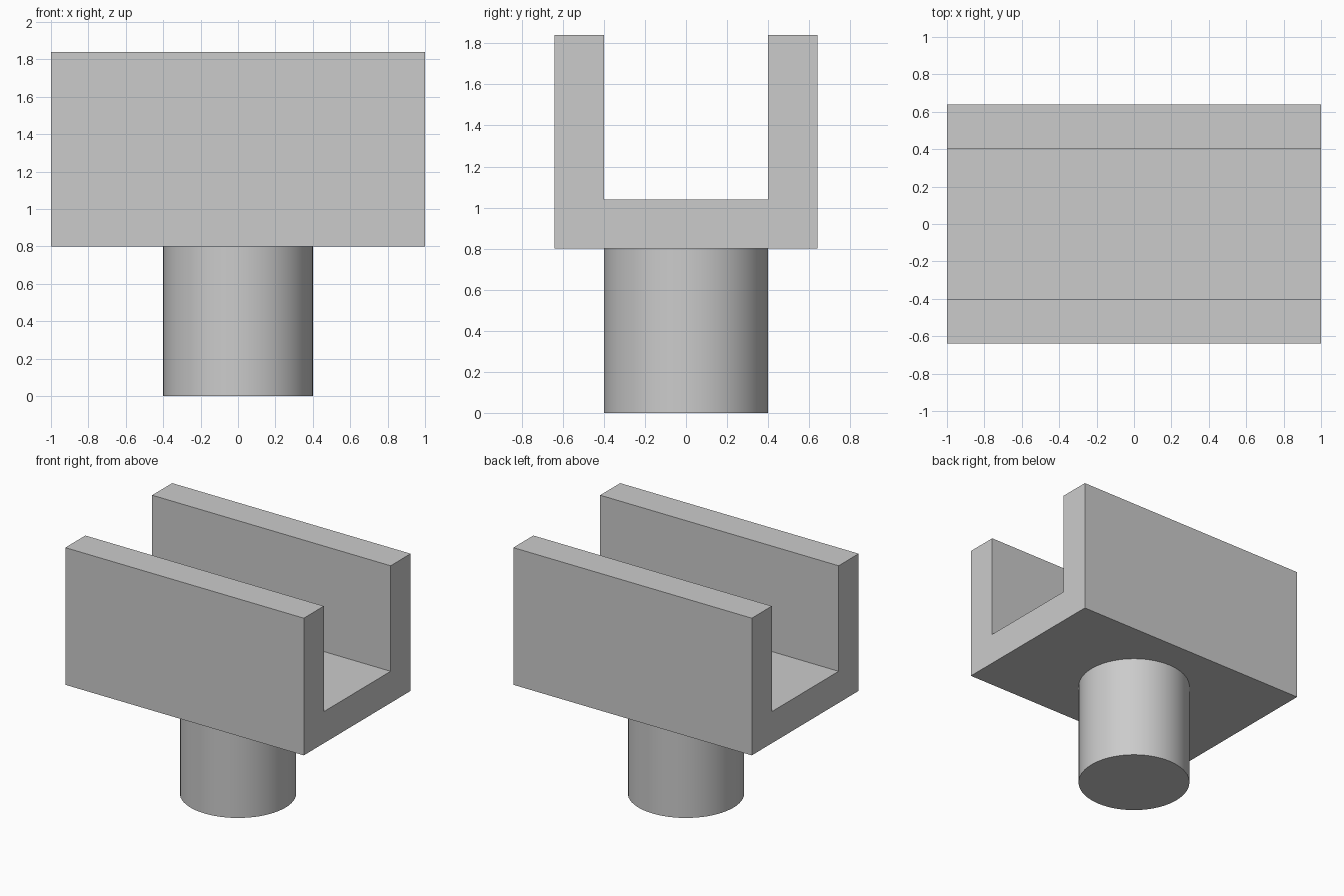
import bpy
import bmesh
import math

cube = bpy.data.objects.get("Cube")
if cube:
    bpy.data.objects.remove(cube, do_unlink=True)

# Single plain grey
grey = bpy.data.materials.new("light_grey")
grey.use_nodes = True
colour = (0.6, 0.6, 0.6, 1.0)
grey.diffuse_color = colour
grey.node_tree.nodes["Principled BSDF"].inputs["Base Color"].default_value = colour

LENGTH = 2.0
HALF_WIDTH, HALF_SLOT = 0.64, 0.4
BASE, FLOOR, TOP = 0.8, 1.04, 1.84
RADIUS = 0.4


def extrude_profile(name, profile, length):
    """Extrude a (y, z) outline along x, centred on x = 0."""
    bm = bmesh.new()
    face = bm.faces.new([bm.verts.new((-length / 2, y, z)) for y, z in profile])
    result = bmesh.ops.extrude_face_region(bm, geom=[face])
    moved = [v for v in result["geom"] if isinstance(v, bmesh.types.BMVert)]
    bmesh.ops.translate(bm, verts=moved, vec=(length, 0, 0))
    bmesh.ops.recalc_face_normals(bm, faces=bm.faces)
    mesh = bpy.data.meshes.new(name)
    bm.to_mesh(mesh)
    bm.free()
    obj = bpy.data.objects.new(name, mesh)
    bpy.context.collection.objects.link(obj)
    obj.data.materials.append(grey)
    return obj


# U-shaped channel: half outline mirrored across y = 0
half = [(HALF_WIDTH, BASE), (HALF_WIDTH, TOP), (HALF_SLOT, TOP), (HALF_SLOT, FLOOR)]
outline = half + [(-y, z) for y, z in reversed(half)]
extrude_profile("channel", outline, LENGTH)

# Round post under the channel
bpy.ops.mesh.primitive_cylinder_add(vertices=64, radius=RADIUS, depth=BASE,
                                    location=(0, 0, BASE / 2))
post = bpy.context.object
post.name = "post"
post.data.materials.append(grey)
bpy.ops.object.shade_smooth_by_angle(angle=math.radians(30))
